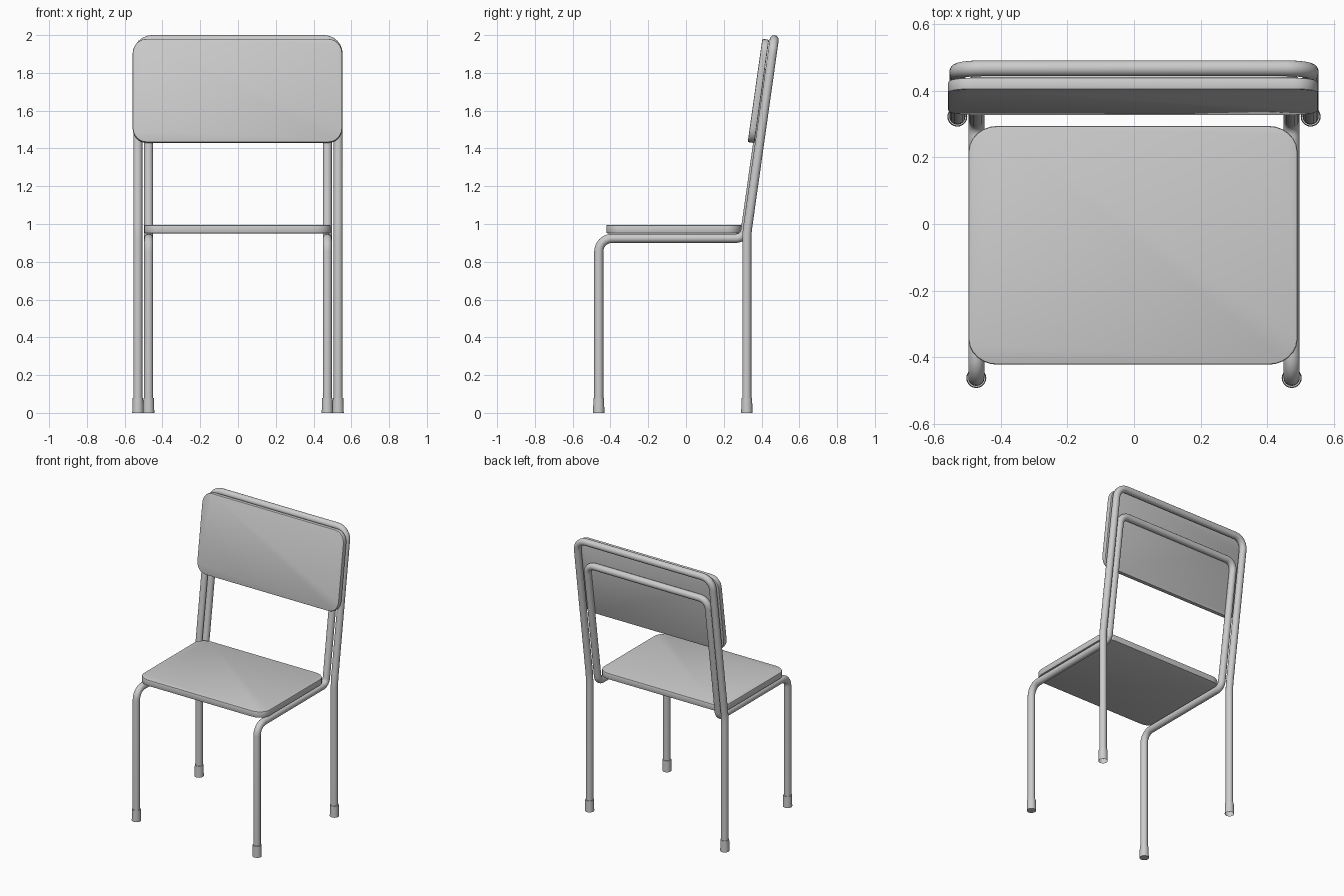
import bpy, bmesh, math
from mathutils import Vector, Matrix

if "Cube" in bpy.data.objects:
    bpy.data.objects.remove(bpy.data.objects["Cube"])

grey = bpy.data.materials.new("light_grey")
grey.diffuse_color = (0.6, 0.6, 0.6, 1)
grey.use_nodes = True
grey.node_tree.nodes["Principled BSDF"].inputs["Base Color"].default_value = grey.diffuse_color


def finish(ob):
    ob.data.materials.clear()
    ob.data.materials.append(grey)
    bpy.ops.object.select_all(action='DESELECT')
    ob.select_set(True)
    bpy.context.view_layer.objects.active = ob
    bpy.ops.object.shade_smooth_by_angle(angle=math.radians(35))


def fillet(points, radii, steps=6):
    """Round each inner corner of a path with a circular arc."""
    pts = [Vector(p) for p in points]
    out = [pts[0]]
    for a, p, b, r in zip(pts, pts[1:], pts[2:], radii):
        u, v = (a - p).normalized(), (b - p).normalized()
        half = u.angle(v) / 2
        d = r / math.tan(half)
        c = p + (u + v).normalized() * (r / math.sin(half))
        s, e = p + u * d - c, p + v * d - c
        ang = s.angle(e)
        n = max(2, steps if ang > 0.5 else 2)
        for i in range(n + 1):
            t = i / n
            out.append(c + (s * math.sin((1 - t) * ang) + e * math.sin(t * ang)) / math.sin(ang))
    out.append(pts[-1])
    return out


def tube(name, half_path, radii, r=0.024):
    """Symmetric bent tube: the left half of the path is mirrored in x."""
    path = half_path + [(-x, y, z) for x, y, z in reversed(half_path)]
    pts = fillet(path, radii + radii[::-1])
    cu = bpy.data.curves.new(name, 'CURVE')
    cu.dimensions = '3D'
    cu.bevel_depth = r
    cu.bevel_resolution = 6
    cu.use_fill_caps = True
    sp = cu.splines.new('POLY')
    sp.points.add(len(pts) - 1)
    for q, p in zip(sp.points, pts):
        q.co = (*p, 1)
    ob = bpy.data.objects.new(name, cu)
    bpy.context.collection.objects.link(ob)
    bpy.ops.object.select_all(action='DESELECT')
    ob.select_set(True)
    bpy.context.view_layer.objects.active = ob
    bpy.ops.object.convert(target='MESH')
    finish(bpy.context.view_layer.objects.active)


def panel(name, hx, hy, thick, rx, ry, bulge, matrix):
    """Rounded, slightly bulged board from z = 0 to thick, then placed."""
    bm = bmesh.new()
    verts = []
    for k, (sx, sy) in enumerate([(1, 1), (-1, 1), (-1, -1), (1, -1)]):
        for i in range(7):
            a = math.radians(90 * k + 15 * i)
            x = sx * (hx - rx) + rx * math.cos(a)
            y = sy * (hy - ry) + ry * math.sin(a)
            verts.append(bm.verts.new((x * (1 - bulge * (y / hy) ** 2), y, 0)))
    face = bm.faces.new(verts)
    top = bmesh.ops.extrude_face_region(bm, geom=[face])
    bmesh.ops.translate(bm, vec=(0, 0, thick),
                        verts=[g for g in top['geom'] if isinstance(g, bmesh.types.BMVert)])
    bmesh.ops.recalc_face_normals(bm, faces=bm.faces)
    rim = [e for e in bm.edges if abs(e.verts[0].co.z - e.verts[1].co.z) < 1e-5]
    bmesh.ops.bevel(bm, geom=rim, offset=0.006, segments=2, profile=0.5, affect='EDGES')
    bm.transform(matrix)
    me = bpy.data.meshes.new(name)
    bm.to_mesh(me)
    bm.free()
    ob = bpy.data.objects.new(name, me)
    bpy.context.collection.objects.link(ob)
    finish(ob)


def foot(name, x, y, capped):
    """Ferrule around the tube end, open or closed underneath."""
    bm = bmesh.new()
    bmesh.ops.create_cone(bm, cap_ends=True, segments=20, radius1=0.03, radius2=0.028,
                          depth=0.08, matrix=Matrix.Translation((x, y, 0.04)))
    if not capped:
        bmesh.ops.delete(bm, geom=[f for f in bm.faces if f.normal.z < -0.9], context='FACES_ONLY')
    me = bpy.data.meshes.new(name)
    bm.to_mesh(me)
    bm.free()
    ob = bpy.data.objects.new(name, me)
    bpy.context.collection.objects.link(ob)
    finish(ob)


# Outer frame: rear legs and tall back hoop
tube("rear_frame", [(-0.53, 0.322, 0.03), (-0.53, 0.322, 0.95), (-0.53, 0.467, 1.976)],
     [0.5, 0.075])
# Inner frame: front legs, seat rails and lower back hoop
tube("front_frame", [(-0.473, -0.462, 0.03), (-0.473, -0.462, 0.924),
                     (-0.473, 0.308, 0.924), (-0.473, 0.432, 1.80)],
     [0.07, 0.05, 0.06])

# Feet
for side, s in (("left", -1), ("right", 1)):
    foot("rear_foot_" + side, s * 0.53, 0.322, False)
    foot("front_foot_" + side, s * 0.473, -0.462, True)

# Seat board
panel("seat", 0.497, 0.358, 0.044, 0.085, 0.075, 0.012, Matrix.Translation((-0.003, -0.064, 0.951)))

# Backrest board, leaning with the hoop
lean = math.atan(0.145 / 1.026)
panel("backrest", 0.557, 0.276, 0.036, 0.07, 0.075, 0.008,
      Matrix.Translation((-0.003, 0.401, 1.702)) @ Matrix.Rotation(math.pi / 2 - lean, 4, 'X'))
